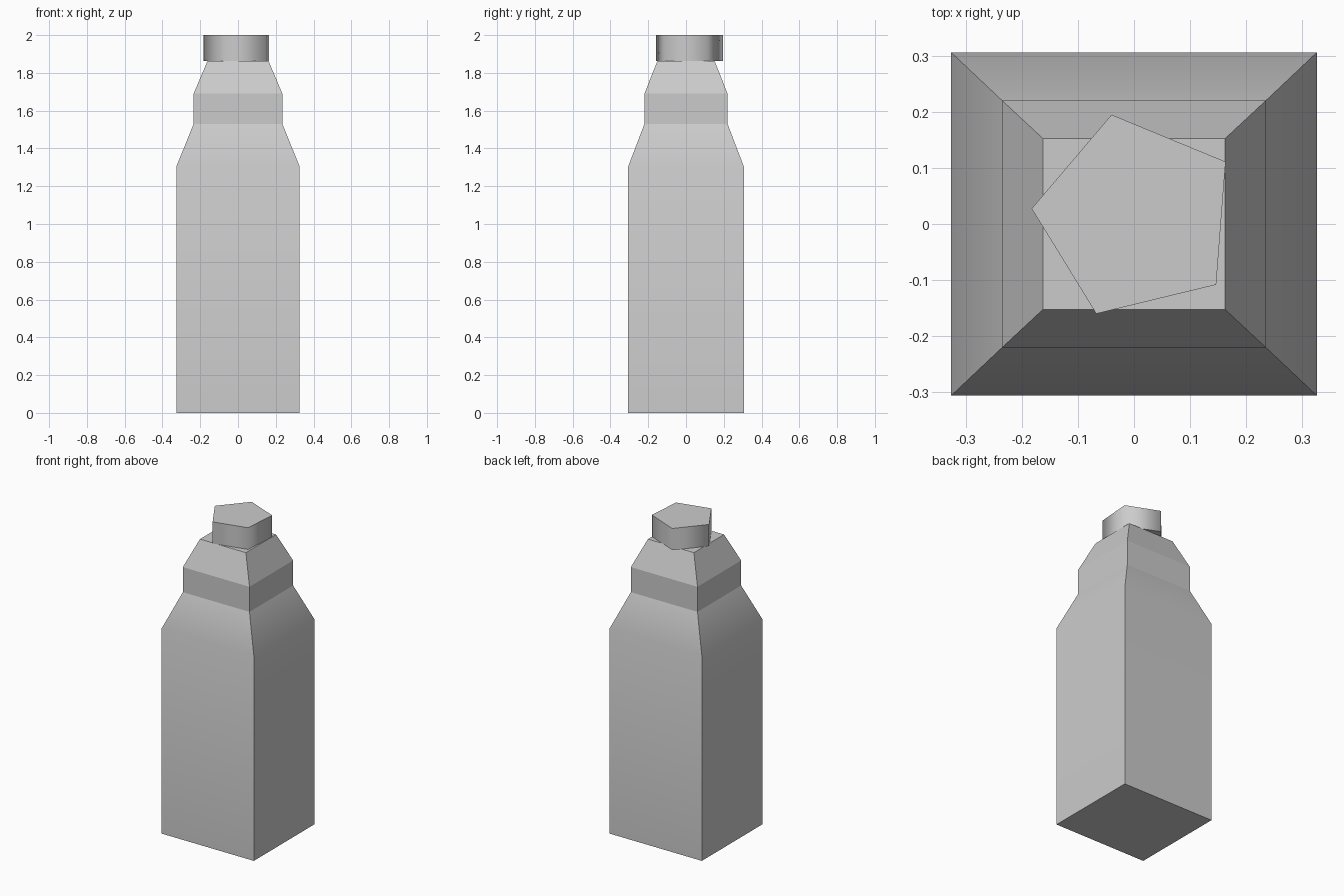
import bpy
import bmesh
import math

cube = bpy.data.objects.get("Cube")
if cube:
    bpy.data.objects.remove(cube, do_unlink=True)

GREY = (0.6, 0.6, 0.6, 1.0)
grey = bpy.data.materials.new("plain_grey")
grey.use_nodes = True
grey.diffuse_color = GREY
grey.node_tree.nodes["Principled BSDF"].inputs["Base Color"].default_value = GREY


def loft(name, rings, is_sharp):
    """Closed solid through matching rings; is_sharp(edge) picks the hard edges."""
    bm = bmesh.new()
    loops = [[bm.verts.new(p) for p in ring] for ring in rings]
    n = len(loops[0])
    for low, high in zip(loops, loops[1:]):
        for i in range(n):
            j = (i + 1) % n
            bm.faces.new((low[i], low[j], high[j], high[i]))
    bm.faces.new(loops[0][::-1])
    bm.faces.new(loops[-1])
    bm.normal_update()
    for face in bm.faces:
        face.smooth = True
    for edge in bm.edges:
        edge.smooth = not is_sharp(edge)
    mesh = bpy.data.meshes.new(name)
    bm.to_mesh(mesh)
    bm.free()
    mesh.materials.append(grey)
    obj = bpy.data.objects.new(name, mesh)
    bpy.context.collection.objects.link(obj)
    return obj


def rectangle(x, y, z):
    return [(-x, -y, z), (x, -y, z), (x, y, z), (-x, y, z)]


def polygon(cx, cy, z, radius, sides, start):
    angles = [start + math.tau * i / sides for i in range(sides)]
    return [(cx + radius * math.cos(a), cy + radius * math.sin(a), z) for a in angles]


# Bottle body: half width, half depth, height of each level
SHOULDER = 1.305
levels = [(0.326, 0.306, 0), (0.326, 0.306, SHOULDER), (0.235, 0.22, 1.53),
          (0.235, 0.22, 1.69), (0.162, 0.152, 1.862)]


def body_sharp(edge):
    # only the soft bend at the shoulder is smooth
    return any(abs(v.co.z - SHOULDER) > 0.001 for v in edge.verts)


loft("bottle_body", [rectangle(*level) for level in levels], body_sharp)

# Five-sided cap, slightly off centre and turned
cap_rings = [polygon(0.004, 0.013, z, 0.187, 5, math.radians(31.6)) for z in (1.862, 2.0)]
loft("bottle_cap", cap_rings, lambda e: e.calc_face_angle() > math.radians(80))
